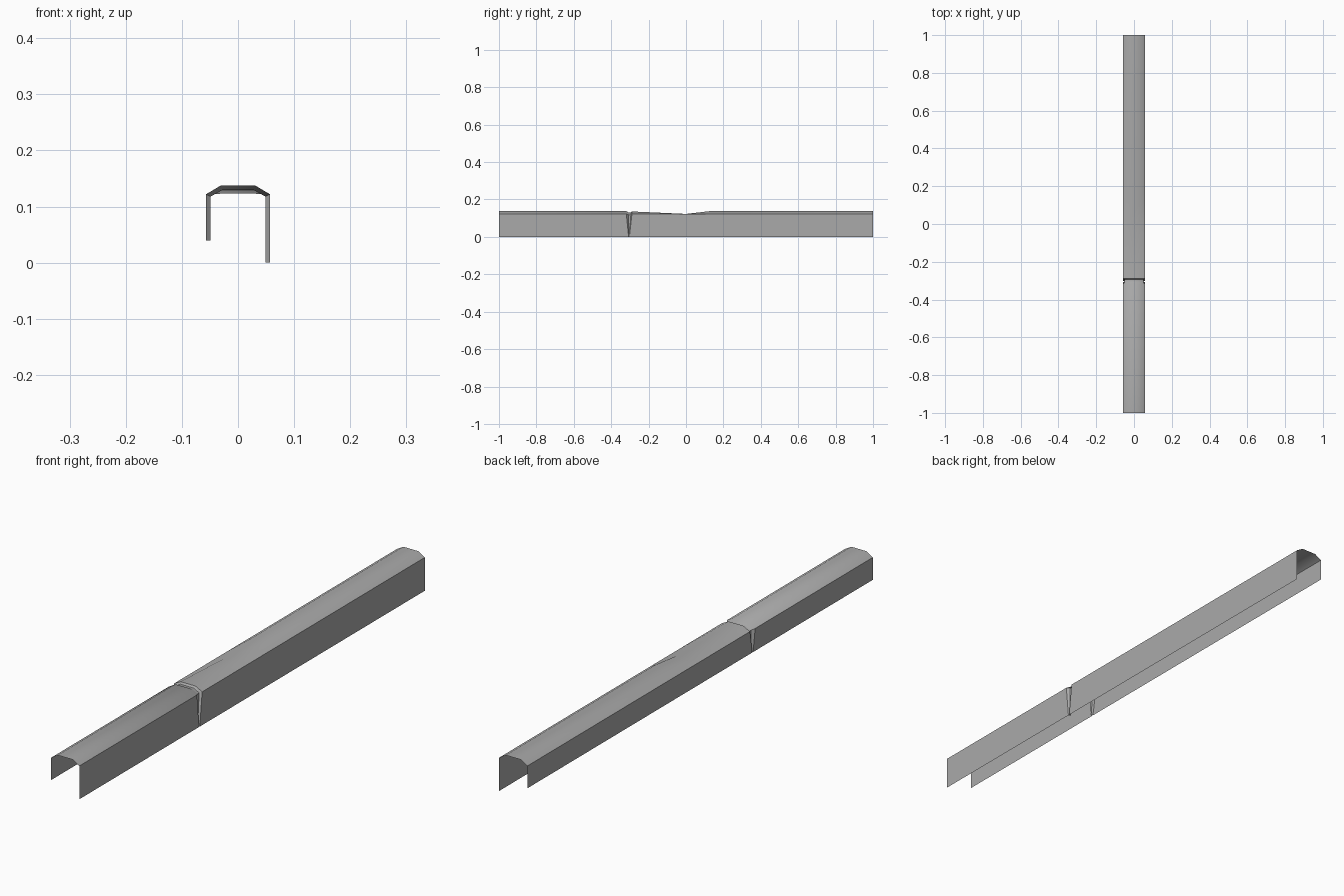
import bpy, bmesh, math

cube = bpy.data.objects.get("Cube")
if cube:
    bpy.data.objects.remove(cube)

grey = bpy.data.materials.new("dull grey metal")
grey.use_nodes = True
colour = (0.4, 0.4, 0.4, 1)
grey.diffuse_color = colour
grey.node_tree.nodes["Principled BSDF"].inputs["Base Color"].default_value = colour

NOTCH_Y = -0.305


def section(roof=0.138, inset=0.0):
    """Open channel profile; the left-hand leg in x is shorter."""
    side, ridge = 0.057 - inset, 0.03 - inset * 0.4
    eave, top = 0.122 - inset * 0.5, roof - inset
    return [(-side, 0.04), (-side, eave), (-ridge, top),
            (ridge, top), (side, eave), (side, 0.0)]


def station(y, **shape):
    return [(x, y, z) for x, z in section(**shape)]


def notch_station(offset, **shape):
    """Notch lip that narrows towards the foot of each leg."""
    pts = section(**shape)
    return [(x, NOTCH_Y + offset * (0.15 if i in (0, 5) else 1), z)
            for i, (x, z) in enumerate(pts)]


# Channel stations from front to back: plain run, pinched notch, shallow dent
stations = [
    station(-1),
    notch_station(-0.014),
    notch_station(-0.002, inset=0.008),
    notch_station(0.010, inset=0.008),
    notch_station(0.016, roof=0.136),
    station(0, roof=0.123),
    station(0.13),
    station(1),
]

# Loft the thin sheet through the stations
bm = bmesh.new()
rows = [[bm.verts.new(p) for p in pts] for pts in stations]
for a, b in zip(rows, rows[1:]):
    for i in range(len(a) - 1):
        bm.faces.new((a[i], a[i + 1], b[i + 1], b[i]))
mesh = bpy.data.meshes.new("channel_cover")
bm.to_mesh(mesh)
bm.free()
mesh.materials.append(grey)

cover = bpy.data.objects.new("channel_cover", mesh)
bpy.context.collection.objects.link(cover)
bpy.ops.object.select_all(action='DESELECT')
cover.select_set(True)
bpy.context.view_layer.objects.active = cover
bpy.ops.object.shade_smooth_by_angle(angle=math.radians(35))
